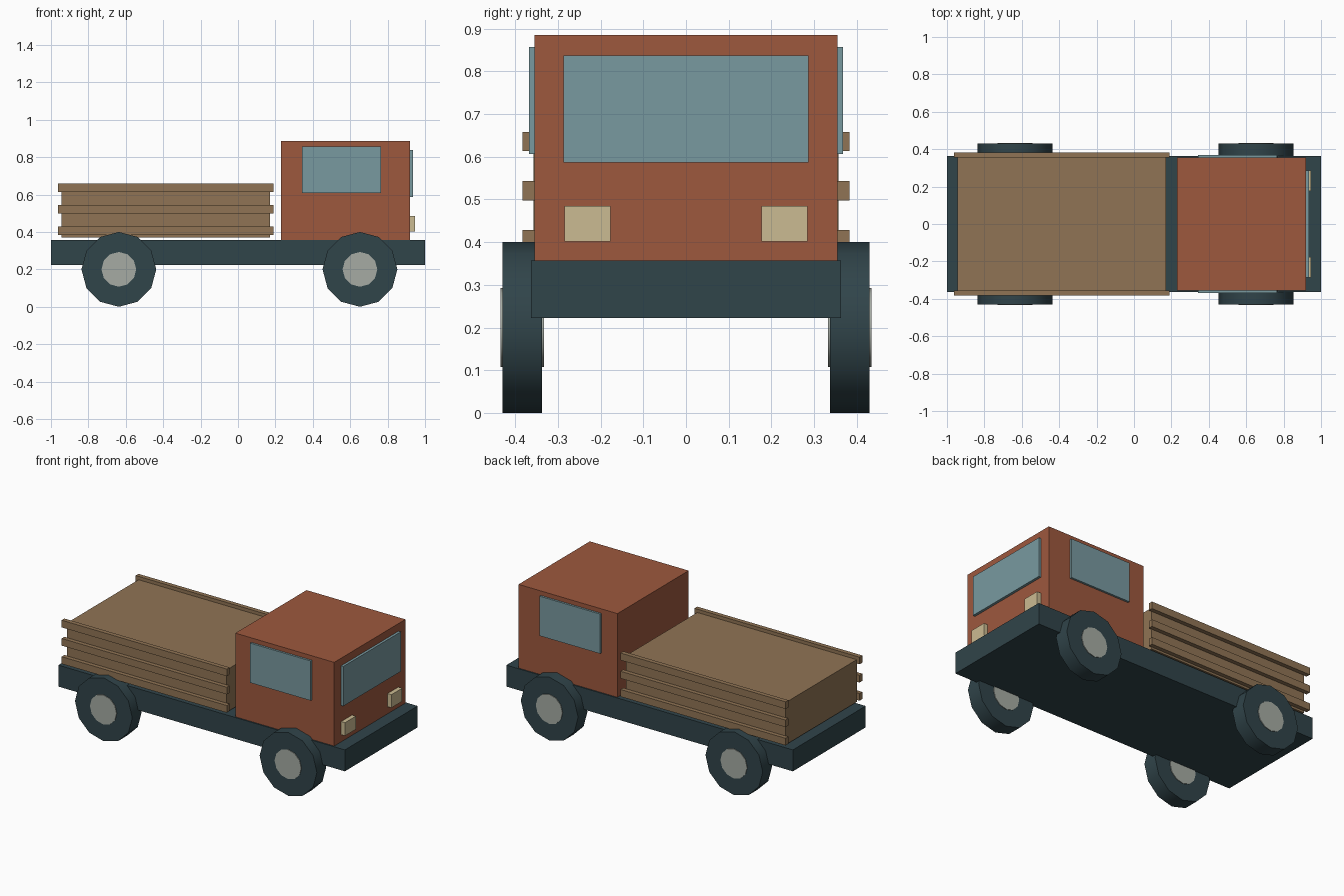
import bpy
import math
from mathutils import Vector

if "Cube" in bpy.data.objects:
    bpy.data.objects.remove(bpy.data.objects["Cube"], do_unlink=True)


def material(name, r, g, b):
    mat = bpy.data.materials.new(name)
    mat.use_nodes = True
    mat.diffuse_color = (r, g, b, 1)
    mat.node_tree.nodes["Principled BSDF"].inputs["Base Color"].default_value = (r, g, b, 1)
    return mat


rust = material("rust red paint", 0.34, 0.098, 0.048)
slate = material("dark slate", 0.030, 0.058, 0.068)
wood = material("brown wood", 0.28, 0.175, 0.09)
glass = material("blue grey glass", 0.19, 0.32, 0.35)
cream = material("cream lamp", 0.60, 0.50, 0.29)
steel = material("pale grey hub", 0.38, 0.41, 0.37)


def box(name, mat, low, high):
    """Box spanning two opposite corners."""
    low, high = Vector(low), Vector(high)
    bpy.ops.mesh.primitive_cube_add(size=1, location=(low + high) / 2)
    obj = bpy.context.object
    obj.name = name
    obj.scale = high - low
    bpy.ops.object.transform_apply(location=False, rotation=False, scale=True)
    obj.data.materials.append(mat)
    return obj


def disc(name, mat, x, side, radius, inner, outer):
    """Twelve-sided cylinder lying along y, with a corner at the top."""
    bpy.ops.mesh.primitive_cylinder_add(
        vertices=12, radius=radius, depth=outer - inner,
        location=(x, side * (inner + outer) / 2, 0.2),
        rotation=(math.pi / 2, 0, 0))
    obj = bpy.context.object
    obj.name = name
    obj.data.materials.append(mat)
    bpy.ops.object.shade_smooth_by_angle(angle=math.radians(40))


# Body
box("chassis", slate, (-1, -0.363, 0.222), (1, 0.363, 0.357))
box("cab", rust, (0.23, -0.355, 0.357), (0.92, 0.355, 0.885))
box("cargo_bed", wood, (-0.943, -0.357, 0.37), (0.17, 0.357, 0.637))
box("windscreen", glass, (0.91, -0.287, 0.587), (0.936, 0.287, 0.837))

for side, label in ((1, "left"), (-1, "right")):
    # Side window and headlight
    y = sorted((side * 0.345, side * 0.368))
    box(label + "_window", glass, (0.342, y[0], 0.607), (0.765, y[1], 0.857))
    y = sorted((side * 0.177, side * 0.285))
    box(label + "_headlight", cream, (0.91, y[0], 0.402), (0.947, y[1], 0.485))

    # Side planks of the bed
    y = sorted((side * 0.355, side * 0.383))
    for i in range(3):
        z = 0.383 + i * 0.115
        box(f"{label}_plank_{i + 1}", wood, (-0.963, y[0], z), (0.19, y[1], z + 0.045))

    # Wheels with hubs running right through
    for x, end in ((0.652, "front"), (-0.637, "rear")):
        disc(f"{end}_{label}_tyre", slate, x, side, 0.2, 0.337, 0.43)
        disc(f"{end}_{label}_hub", steel, x, side, 0.093, 0.333, 0.434)
